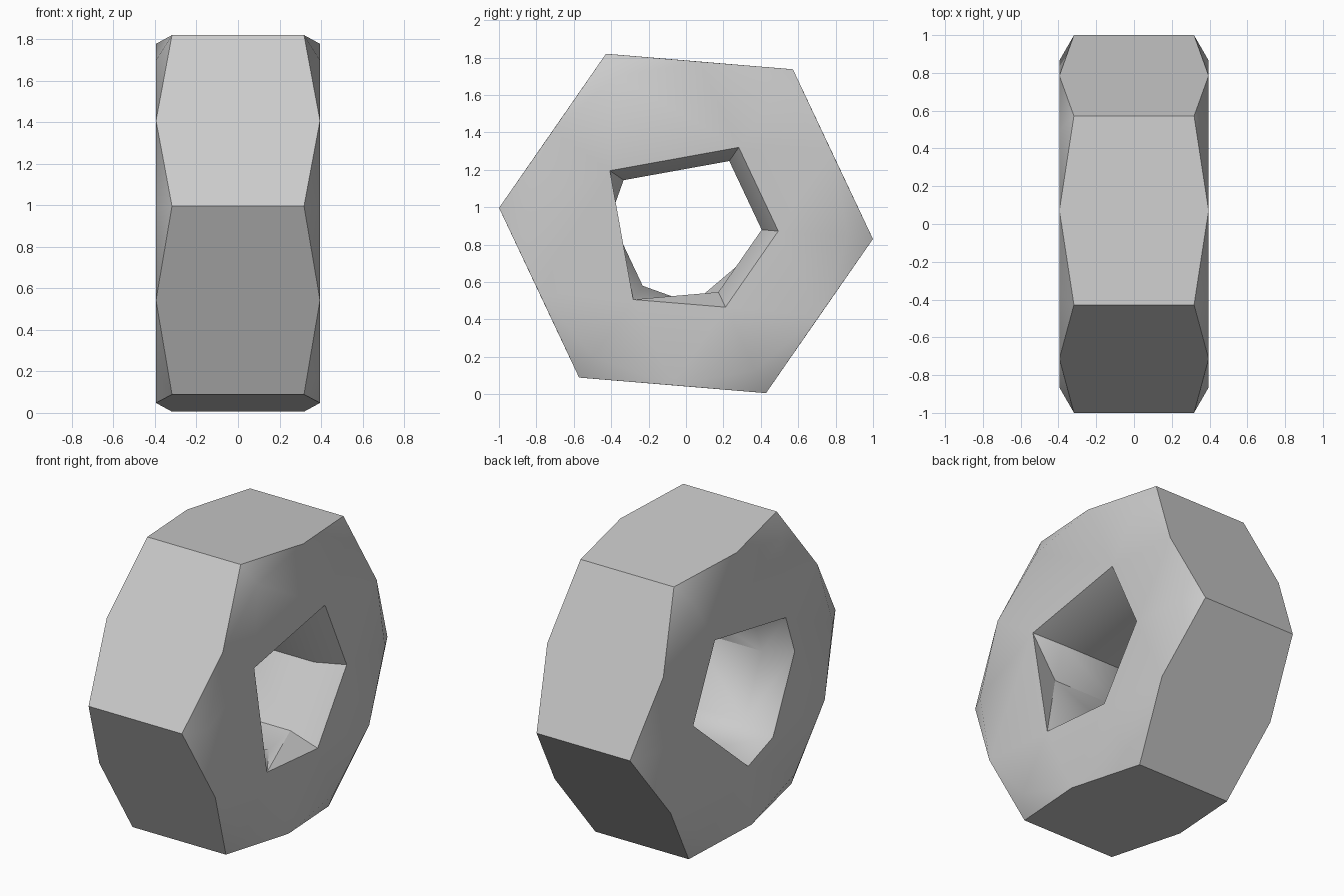
import bpy
import bmesh
from math import cos, sin, radians

cube = bpy.data.objects.get("Cube")
if cube:
    bpy.data.objects.remove(cube, do_unlink=True)

TILT = -4.75            # rotation of the nut about its axis, degrees
CENTRE_Z = 0.913
CORNER_R, FLAT_R = 1.003, 0.868
RIM_R, BORE_R = 0.495, 0.406
END_X, CORNER_X, BORE_X = 0.395, 0.318, 0.235

bm = bmesh.new()


def point(x, radius, angle):
    a = radians(angle + TILT)
    return bm.verts.new((x, radius * cos(a), CENTRE_Z + radius * sin(a)))


def ring(x, radius, angles):
    return {a: point(x, radius, a) for a in angles}


def loop_edges(verts):
    pairs = zip(verts, verts[1:] + verts[:1])
    return [bm.edges.get(p) or bm.edges.new(p) for p in pairs]


def thread_lead(rim, bore, apex):
    """Join the uneven rim to the bore; apex gives the bore corner under a rim edge."""
    rim_angles, bore_angles = list(rim), list(bore)
    for i, a in enumerate(rim_angles):
        b = rim_angles[(i + 1) % len(rim_angles)]
        m = apex.get(a, b)
        bm.faces.new((rim[a], rim[b], bore[m]))
        k, hub = bore_angles.index(a), rim[a]
        while bore_angles[k] != b:
            if bore_angles[k] == m:
                hub = rim[b]
            nxt = (k + 1) % len(bore_angles)
            bm.faces.new((hub, bore[bore_angles[k]], bore[bore_angles[nxt]]))
            k = nxt


bore_angles = (0, 60, 150, 180, 240, 270, 300)
ends = {
    1: ((0, 60, 150, 240, 300), {150: 180, 240: 300}),
    -1: ((0, 60, 150, 180, 240, 270), {270: 300}),
}
corners, caps, bores = {}, {}, {}

for side, (rim_angles, apex) in ends.items():
    corner = corners[side] = ring(side * CORNER_X, CORNER_R, range(0, 360, 60))
    cap = caps[side] = ring(side * END_X, FLAT_R, range(0, 360, 30))
    rim = ring(side * END_X, RIM_R, rim_angles)
    bore = bores[side] = ring(side * BORE_X, BORE_R, bore_angles)
    # Chamfered outer corners
    for a in corner:
        for step in (30, -30):
            bm.faces.new((corner[a], cap[a], cap[(a + step) % 360]))
    # Flat end with its hole
    edges = loop_edges(list(cap.values())) + loop_edges(list(rim.values()))
    bmesh.ops.triangle_fill(bm, edges=edges, use_beauty=True)
    thread_lead(rim, bore, apex)

# Six outer flats
for a in range(0, 360, 60):
    b = (a + 60) % 360
    bm.faces.new((corners[1][a], caps[1][a + 30], corners[1][b],
                  corners[-1][b], caps[-1][a + 30], corners[-1][a]))

# Straight wall of the bore
for a, b in zip(bore_angles, bore_angles[1:] + bore_angles[:1]):
    bm.faces.new((bores[1][a], bores[1][b], bores[-1][b], bores[-1][a]))

bmesh.ops.recalc_face_normals(bm, faces=bm.faces[:])
mesh = bpy.data.meshes.new("hex_nut")
bm.to_mesh(mesh)
bm.free()

nut = bpy.data.objects.new("hex_nut", mesh)
bpy.context.collection.objects.link(nut)

# Plain grey metal
grey = bpy.data.materials.new("light_grey")
grey.use_nodes = True
colour = (0.6, 0.6, 0.6, 1)
grey.diffuse_color = colour
grey.node_tree.nodes["Principled BSDF"].inputs["Base Color"].default_value = colour
mesh.materials.append(grey)

bpy.ops.object.select_all(action="DESELECT")
nut.select_set(True)
bpy.context.view_layer.objects.active = nut
bpy.ops.object.shade_smooth_by_angle(angle=radians(40))
